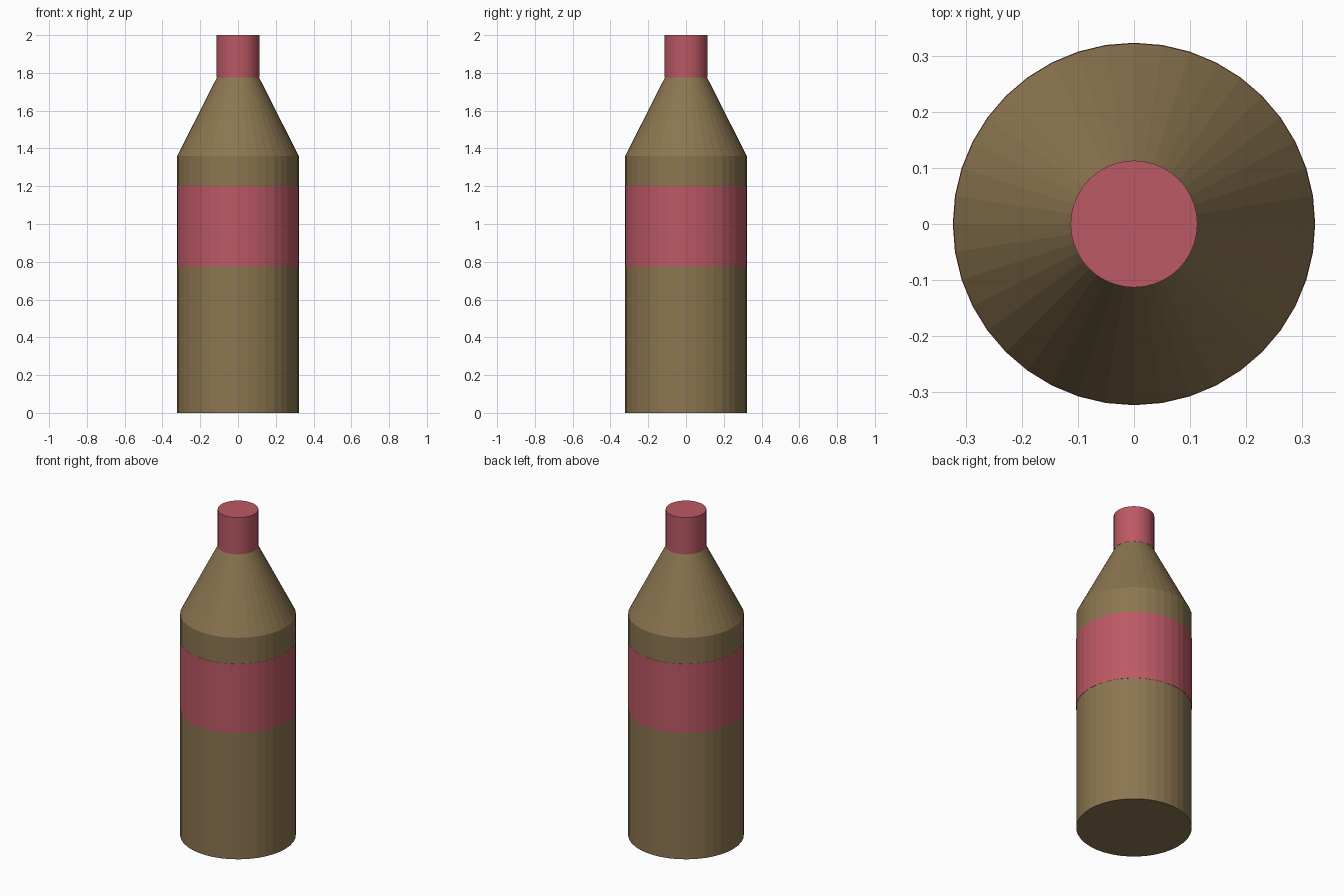
import bpy, bmesh, math

if "Cube" in bpy.data.objects:
    bpy.data.objects.remove(bpy.data.objects["Cube"])

SIDES = 40


def material(name, color):
    m = bpy.data.materials.new(name)
    m.diffuse_color = color
    m.use_nodes = True
    m.node_tree.nodes["Principled BSDF"].inputs["Base Color"].default_value = m.diffuse_color
    return m


def lathe(name, profile, mat):
    """Revolve (radius, z) points into a faceted solid with flat end caps."""
    bm = bmesh.new()
    rings = [[bm.verts.new((r * math.cos(2 * math.pi * i / SIDES),
                            r * math.sin(2 * math.pi * i / SIDES), z))
              for i in range(SIDES)] for r, z in profile]
    for a, b in zip(rings, rings[1:]):
        for i in range(SIDES):
            j = (i + 1) % SIDES
            bm.faces.new((a[i], a[j], b[j], b[i]))
    bm.faces.new(rings[0][::-1])
    bm.faces.new(rings[-1])
    mesh = bpy.data.meshes.new(name)
    bm.to_mesh(mesh)
    bm.free()
    mesh.materials.append(mat)
    obj = bpy.data.objects.new(name, mesh)
    bpy.context.collection.objects.link(obj)
    return obj


brown = material("brown_glass", (0.26, 0.18, 0.08, 1))
red = material("red_paper", (0.50, 0.10, 0.13, 1))

# Bottle body with sloping shoulder
lathe("bottle_body", [(0.322, 0), (0.322, 1.36), (0.112, 1.775)], brown)
# Label band wrapped just proud of the body
lathe("label_band", [(0.323, 0.775), (0.323, 1.20)], red)
# Cap on the neck
lathe("bottle_cap", [(0.113, 1.775), (0.113, 2.0)], red)
